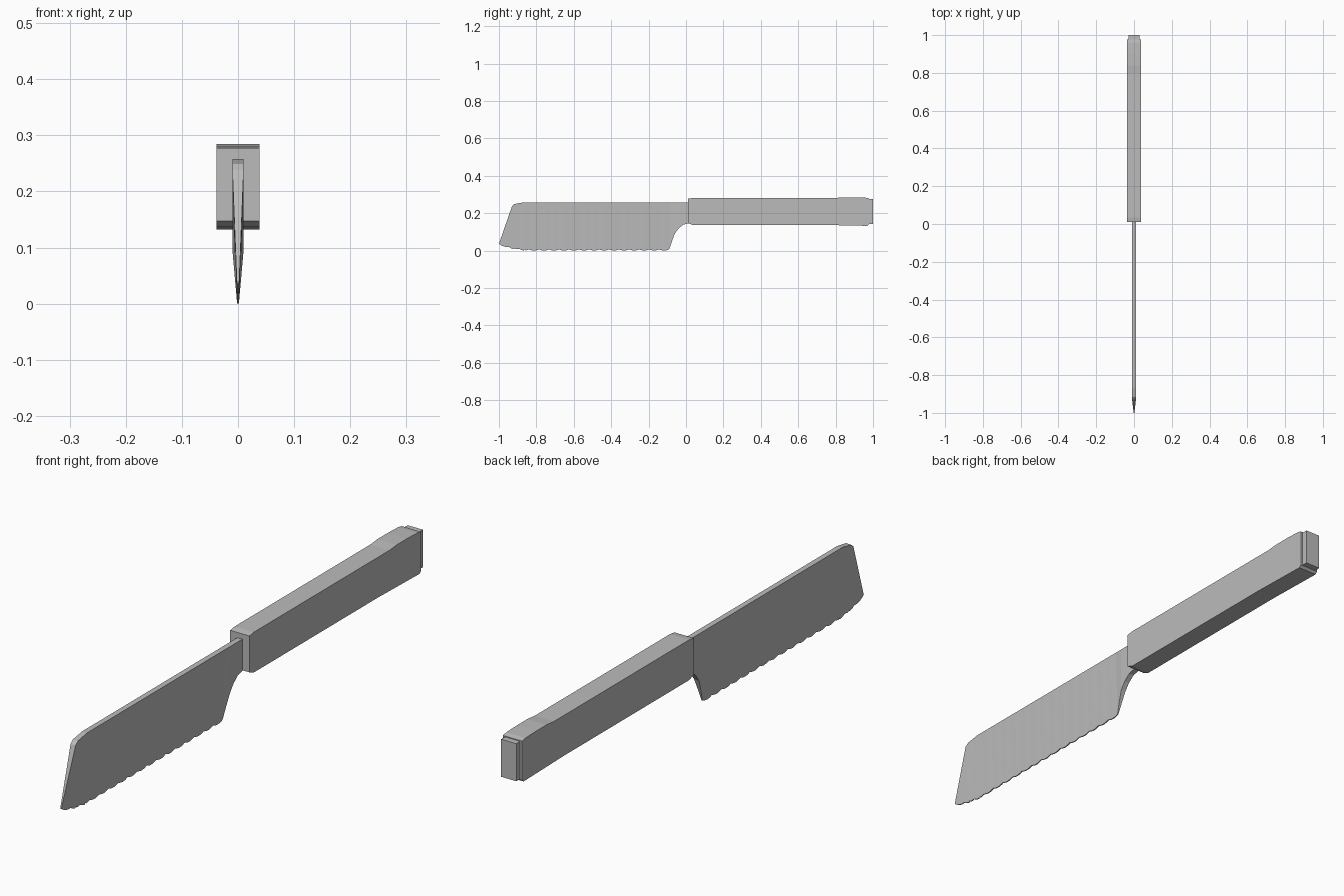
import bpy, bmesh, math

cube = bpy.data.objects.get("Cube")
if cube:
    bpy.data.objects.remove(cube, do_unlink=True)

GREY = (0.5, 0.5, 0.5, 1)
mat = bpy.data.materials.new("plain grey")
mat.use_nodes = True
mat.diffuse_color = GREY
mat.node_tree.nodes["Principled BSDF"].inputs["Base Color"].default_value = GREY


def finish(bm, name):
    bmesh.ops.remove_doubles(bm, verts=bm.verts, dist=1e-5)
    bmesh.ops.recalc_face_normals(bm, faces=bm.faces)
    mesh = bpy.data.meshes.new(name)
    bm.to_mesh(mesh)
    bm.free()
    mesh.materials.append(mat)
    obj = bpy.data.objects.new(name, mesh)
    bpy.context.scene.collection.objects.link(obj)
    return obj


def extruded_profile(name, points, half_width):
    """Side profile of (y, z) points made solid across x."""
    bm = bmesh.new()
    face = bm.faces.new([bm.verts.new((-half_width, y, z)) for y, z in points])
    moved = bmesh.ops.extrude_face_region(bm, geom=[face])["geom"]
    bmesh.ops.translate(bm, vec=(2 * half_width, 0, 0),
                        verts=[v for v in moved if isinstance(v, bmesh.types.BMVert)])
    return finish(bm, name)


def lerp_path(path, y):
    for (y0, z0), (y1, z1) in zip(path, path[1:]):
        if y <= y1:
            return z0 + (z1 - z0) * max(0, (y - y0) / (y1 - y0))
    return path[-1][1]


# Handle with bevelled front and slightly flared butt
extruded_profile("handle", [
    (0.01, 0.147), (0.035, 0.137), (0.74, 0.137), (0.97, 0.132), (0.978, 0.14),
    (0.978, 0.279), (0.96, 0.283), (0.9, 0.285), (0.84, 0.285), (0.8, 0.281),
    (0.035, 0.281), (0.01, 0.277)], 0.038)

# Butt plate set into the handle end
extruded_profile("butt_cap", [(0.97, 0.142), (1.0, 0.142), (1.0, 0.276), (0.97, 0.276)], 0.03)

# Blade: spine and serrated edge joined by a row of vertical strips
SPINE = [(-0.93, 0.238), (-0.917, 0.249), (-0.865, 0.258), (0.03, 0.258)]
EDGE = [(-1.0, 0.036), (-0.94, 0.017), (-0.87, 0.006), (-0.09, 0.006)]
HEEL = [(-0.075, 0.05, 0.006), (-0.06, 0.09, 0.0095), (-0.04, 0.118, 0.01),
        (-0.015, 0.138, 0.01), (0.03, 0.15, 0.01)]
TEETH, STEPS = 17, 6

lower = []
for i in range(TEETH * STEPS + 1):
    y = -1 + 0.91 * i / (TEETH * STEPS)
    wave = abs(math.sin(math.pi * i / STEPS))
    lower.append((y, lerp_path(EDGE, y) - 0.006 * wave, 0.002))
lower += HEEL

columns = sorted(lower + [(y, lerp_path(EDGE, y), 0.002) for y, z in SPINE[1:3]])
bm = bmesh.new()
rings = []
for y, z, half in columns:
    top = max(y, SPINE[0][0])
    rings.append([bm.verts.new(co) for co in (
        (-half, y, z), (half, y, z),
        (0.01, top, lerp_path(SPINE, top)), (-0.01, top, lerp_path(SPINE, top)))])
for a, b in zip(rings, rings[1:]):
    for i in range(4):
        j = (i + 1) % 4
        if (a[i].co - b[i].co).length < 1e-6:      # strips that fan out at the tip
            if (a[j].co - b[j].co).length > 1e-6:
                bm.faces.new((a[i], a[j], b[j]))
        elif (a[j].co - b[j].co).length < 1e-6:
            bm.faces.new((a[i], a[j], b[i]))
        else:
            bm.faces.new((a[i], a[j], b[j], b[i]))
bm.faces.new(rings[0])
bm.faces.new(rings[-1])
finish(bm, "blade")
